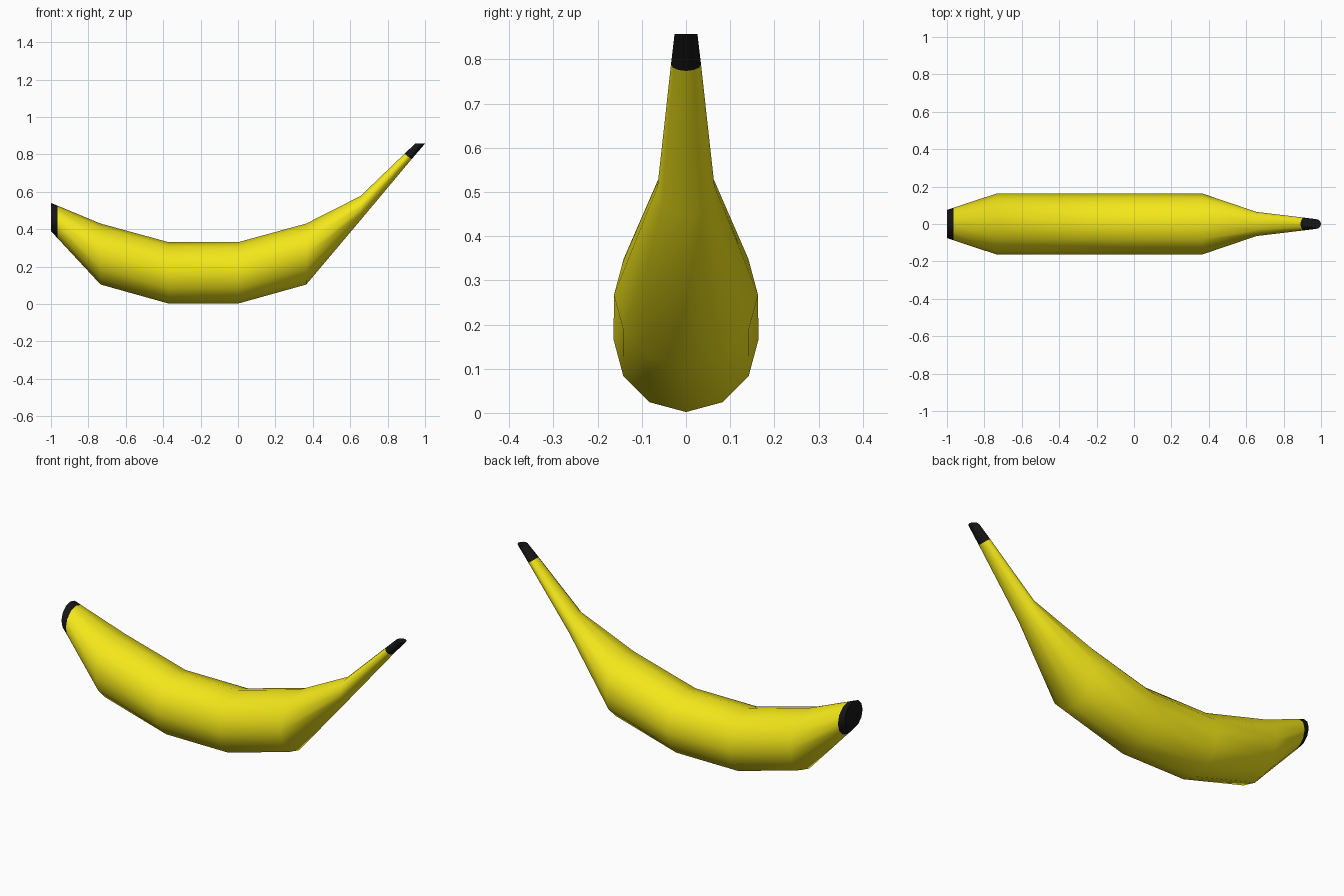
import bpy, bmesh, math

if "Cube" in bpy.data.objects:
    bpy.data.objects.remove(bpy.data.objects["Cube"])

SIDES = 12


def material(name, rgb):
    m = bpy.data.materials.new(name)
    m.diffuse_color = (*rgb, 1)
    m.use_nodes = True
    m.node_tree.nodes["Principled BSDF"].inputs["Base Color"].default_value = m.diffuse_color
    return m


def loft(name, sections, mat, cap=None):
    """Skin 12-sided rings given as (top point xz, bottom point xz, half width)."""
    bm = bmesh.new()
    rings = []
    for (tx, tz), (bx, bz), w in sections:
        ring = []
        for i in range(SIDES):
            t = 2 * math.pi * i / SIDES
            c = math.cos(t)
            ring.append(bm.verts.new(((tx + bx) / 2 + (tx - bx) / 2 * c,
                                      w * math.sin(t),
                                      (tz + bz) / 2 + (tz - bz) / 2 * c)))
        rings.append(ring)
    for a, b in zip(rings, rings[1:]):
        for i in range(SIDES):
            j = (i + 1) % SIDES
            bm.faces.new((a[j], a[i], b[i], b[j]))
    if cap == "start":
        bm.faces.new(rings[0])
    elif cap == "end":
        bm.faces.new(rings[-1][::-1])
    bmesh.ops.recalc_face_normals(bm, faces=bm.faces)
    # an open tube can be recalculated inward: check one top face
    bm.normal_update()
    bm.faces.ensure_lookup_table()
    if bm.faces[0].normal.z < 0:
        bmesh.ops.reverse_faces(bm, faces=bm.faces)
    me = bpy.data.meshes.new(name)
    bm.to_mesh(me)
    bm.free()
    me.materials.append(mat)
    ob = bpy.data.objects.new(name, me)
    bpy.context.collection.objects.link(ob)
    bpy.ops.object.select_all(action='DESELECT')
    ob.select_set(True)
    bpy.context.view_layer.objects.active = ob
    bpy.ops.object.shade_smooth_by_angle(angle=math.radians(46))
    return ob


def upright(x, bottom, top):
    return (x, top), (x, bottom), (top - bottom) / 2


yellow = material("peel_yellow", (0.9, 0.8, 0.01))
black = material("tip_black", (0.008, 0.008, 0.008))

# rings where the peel meets the dark ends
end_seam = upright(-0.966, 0.353, 0.526)
stem_seam = ((0.89, 0.803), (0.928, 0.774), 0.034)

# curved fruit body running up into the stem
loft("peel", [
    end_seam,
    upright(-0.735, 0.104, 0.43),
    upright(-0.37, 0.002, 0.33),
    upright(0.0, 0.002, 0.33),
    upright(0.365, 0.104, 0.43),
    upright(0.655, 0.448, 0.577),
    stem_seam,
], yellow)

# dark blossom end
loft("blossom_end", [upright(-1.0, 0.389, 0.54), end_seam], black, cap="start")

# dark stem tip, cut off level
loft("stem_tip", [stem_seam, ((0.947, 0.857), (1.0, 0.857), 0.026)], black, cap="end")
